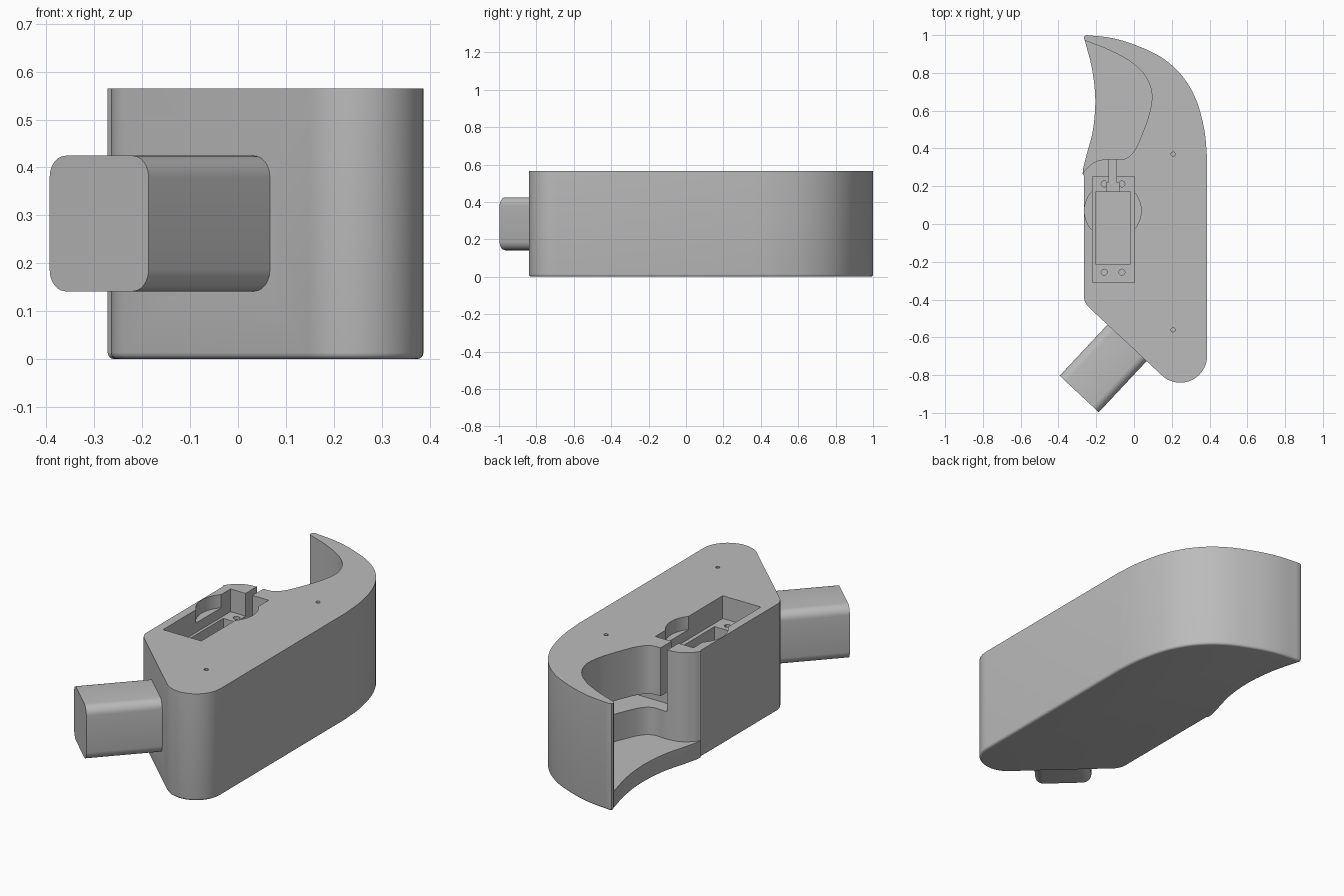
import bpy, bmesh, math
from mathutils import Vector, Matrix

if "Cube" in bpy.data.objects:
    bpy.data.objects.remove(bpy.data.objects["Cube"], do_unlink=True)

TOP, FLOOR = 0.565, 0.095

grey = bpy.data.materials.new("light_grey")
grey.use_nodes = True
grey.diffuse_color = (0.5, 0.5, 0.5, 1)
grey.node_tree.nodes["Principled BSDF"].inputs["Base Color"].default_value = (0.5, 0.5, 0.5, 1)


def arc(cx, cy, r, a0, a1, n):
    angles = [math.radians(a0 + (a1 - a0) * i / n) for i in range(n + 1)]
    return [(cx + r * math.cos(a), cy + r * math.sin(a)) for a in angles]


def spline(pts, n=6):
    """Smooth curve passing through the points."""
    p = [Vector(q) for q in pts]
    p = [2 * p[0] - p[1]] + p + [2 * p[-1] - p[-2]]
    out = []
    for a, b, c, d in zip(p, p[1:], p[2:], p[3:]):
        for i in range(n):
            t = i / n
            out.append((2 * b + (c - a) * t + (2 * a - 5 * b + 4 * c - d) * t ** 2
                        + (3 * b - a - 3 * c + d) * t ** 3) / 2)
    return [tuple(v) for v in out] + [tuple(pts[-1])]


def box(x0, x1, y0, y1):
    return [(x0, y0), (x1, y0), (x1, y1), (x0, y1)]


def prism(name, outline, z0, z1, bevel=0, matrix=None):
    bm = bmesh.new()
    base = bm.faces.new([bm.verts.new((x, y, z0)) for x, y in outline])
    rim = list(base.edges)
    ext = bmesh.ops.extrude_face_region(bm, geom=[base], use_keep_orig=True)
    bmesh.ops.translate(bm, vec=(0, 0, z1 - z0),
                        verts=[v for v in ext["geom"] if isinstance(v, bmesh.types.BMVert)])
    bmesh.ops.recalc_face_normals(bm, faces=bm.faces)
    if bevel:
        bmesh.ops.bevel(bm, geom=rim, offset=bevel, segments=4, profile=0.5,
                        affect='EDGES', clamp_overlap=True)
    if matrix:
        bm.transform(matrix)
    me = bpy.data.meshes.new(name)
    bm.to_mesh(me)
    bm.free()
    me.materials.append(grey)
    ob = bpy.data.objects.new(name, me)
    bpy.context.collection.objects.link(ob)
    return ob


def combine(target, tool, operation='DIFFERENCE'):
    mod = target.modifiers.new(tool.name, 'BOOLEAN')
    mod.operation, mod.solver, mod.object = operation, 'EXACT', tool
    bpy.context.view_layer.objects.active = target
    bpy.ops.object.modifier_apply(modifier=mod.name)
    bpy.data.objects.remove(tool, do_unlink=True)


# Main housing: straight sides, rounded nose, swept tail with a hollow flank
outline = arc(-0.18, -0.38, 0.085, 180, 227, 8)
outline += arc(0.245, -0.698, 0.142, 227, 360, 20)
outline += spline([(0.387, 0.35), (0.372, 0.5), (0.328, 0.66), (0.25, 0.79),
                   (0.14, 0.885), (0, 0.95), (-0.12, 0.985), (-0.25, 1.0)])
outline += [(-0.262, 0.995), (-0.266, 0.985)]
outline += spline([(-0.26, 0.97), (-0.222, 0.82), (-0.205, 0.66), (-0.217, 0.5),
                   (-0.25, 0.37), (-0.27, 0.29)])
outline += [(-0.272, 0.265), (-0.265, 0.255)]
body = prism("housing", outline, 0, TOP, bevel=0.022)

# Angled square spout with rounded edges
half, r = 0.1415, 0.045
square = []
for i, (sx, sy) in enumerate([(1, 1), (-1, 1), (-1, -1), (1, -1)]):
    square += arc(sx * (half - r), sy * (half - r), r, 90 * i, 90 * i + 90, 6)
axis = Vector((0.683, 0.73, 0)).normalized()
side = Vector((axis.y, -axis.x, 0))
frame = Matrix((side, Vector((0, 0, 1)), axis)).transposed().to_4x4()
frame.translation = (-0.29, -0.9, 0.283)
combine(body, prism("spout", square, 0, 0.45, matrix=frame), 'UNION')
combine(body, prism("spout_bore", arc(0, 0, 0.094, 0, 337.5, 15), -0.05, 0.5, matrix=frame))

# Open tail bay above the floor
bay = spline([(-0.274, 0.262), (-0.25, 0.295), (-0.2, 0.332), (-0.13, 0.345), (-0.05, 0.345),
              (0, 0.385), (0.045, 0.48), (0.085, 0.6), (0.093, 0.7), (0.055, 0.79),
              (-0.02, 0.86), (-0.13, 0.92), (-0.262, 0.972)])
bay += [(-0.4, 0.972), (-0.4, 0.262)]
combine(body, prism("tail_bay", bay, FLOOR, TOP + 0.1))

# Stepped pocket, round clearance and wire slots
combine(body, prism("pocket_ledge", box(-0.22, 0.003, -0.31, 0.252), TOP - 0.12, TOP + 0.1))
combine(body, prism("pocket", box(-0.205, -0.018, -0.213, 0.17), 0.15, TOP + 0.1))
combine(body, prism("round_clearance", arc(-0.112, 0.07, 0.15, 0, 352.5, 47), TOP - 0.07, TOP + 0.1))
combine(body, prism("wire_slot", box(-0.132, -0.092, 0.2, 0.4), 0.24, TOP + 0.1))
combine(body, prism("wire_notch", box(-0.145, -0.08, 0.15, 0.22), 0.24, TOP + 0.1))
combine(body, prism("wire_channel", box(-0.1, 0.2, 0.27, 0.58), 0.24, 0.31))

# Screw holes in the ledge and in the top face
for x in (-0.158, -0.064):
    for y in (-0.255, 0.212):
        combine(body, prism("ledge_hole", arc(x, y, 0.016, 0, 330, 11), 0.3, TOP - 0.06))
for y in (-0.56, 0.37):
    combine(body, prism("top_hole", arc(0.207, y, 0.011, 0, 330, 11), 0.4, TOP + 0.1))

bpy.ops.object.select_all(action='DESELECT')
body.select_set(True)
bpy.context.view_layer.objects.active = body
bpy.ops.object.shade_smooth_by_angle(angle=math.radians(30))
